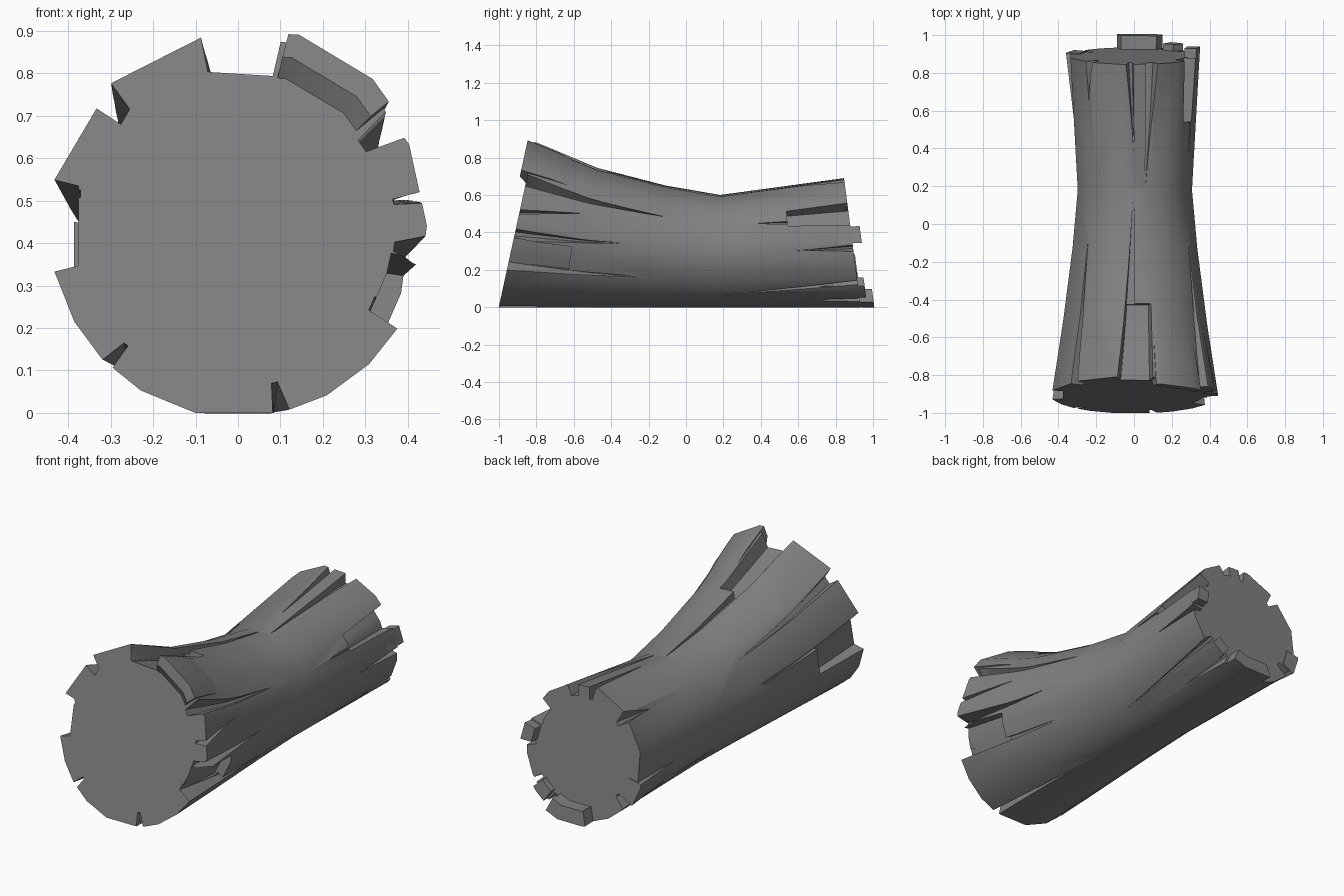
import bpy, bmesh
from math import sin, cos, radians

cube = bpy.data.objects.get("Cube")
if cube:
    bpy.data.objects.remove(cube)

bark = bpy.data.materials.new("grey_bark")
bark.use_nodes = True
grey = (0.22, 0.22, 0.22, 1)
bark.diffuse_color = grey
bark.node_tree.nodes["Principled BSDF"].inputs["Base Color"].default_value = grey

# Trunk corner directions in degrees, and stations: y, half width, top height
CORNERS = [0, 25, 47, 72, 101, 132, 166, 194, 210, 224, 239, 257, 283, 298, 314, 328, 345, 360]
STATIONS = [(-0.905, 0.445, 0.885), (-0.53, 0.387, 0.745), (-0.13, 0.335, 0.65),
            (0.18, 0.307, 0.60), (0.89, 0.347, 0.69)]
FRONT, BACK = STATIONS[0][0], STATIONS[-1][0]


def mix(a, b, t):
    return a + (b - a) * t


def surface(angle, y, f=1.0):
    """Point on the trunk skin; f scales the distance from its axis."""
    yc = min(max(y, FRONT), BACK)
    for a, b in zip(STATIONS, STATIONS[1:]):
        if yc <= b[0]:
            t = (yc - a[0]) / (b[0] - a[0])
            rx, top = mix(a[1], b[1], t), mix(a[2], b[2], t)
            break
    deg = angle % 360
    for a, b in zip(CORNERS, CORNERS[1:]):
        if a <= deg <= b:
            f *= cos(radians(b - a) / 2) / cos(radians(deg - (a + b) / 2))
            break
    rz = top / 1.955
    dz = rz * f * sin(radians(deg))
    lean = mix(0.218, -0.13, (yc - FRONT) / (BACK - FRONT))
    return rx * f * cos(radians(deg)), y + lean * dz, 0.974 * rz + dz


def loft(name, rings):
    """Closed skin through equal rings of points, facing outward."""
    bm = bmesh.new()
    rows = [[bm.verts.new(p) for p in ring] for ring in rings]
    n = len(rows[0])
    for a, b in zip(rows, rows[1:]):
        for i in range(n):
            j = (i + 1) % n
            bm.faces.new((a[i], a[j], b[j], b[i]))
    bm.faces.new(rows[0][::-1])
    bm.faces.new(rows[-1])
    if bm.calc_volume(signed=True) < 0:
        bmesh.ops.reverse_faces(bm, faces=bm.faces)
    mesh = bpy.data.meshes.new(name)
    bm.to_mesh(mesh)
    bm.free()
    mesh.materials.append(bark)
    obj = bpy.data.objects.new(name, mesh)
    bpy.context.collection.objects.link(obj)
    return obj


def cut_ring(a0, a1, y, inner, pinch):
    """Wedge section across the skin, narrowed by pinch towards the axis."""
    mid, n = (a0 + a1) / 2, 3
    angles = [mix(a0, a1, i / n) for i in range(n + 1)]
    return ([surface(a, y, 1.17) for a in angles]
            + [surface(mix(a, mid, pinch), y, inner) for a in reversed(angles)])


def cut(y0, start, stop, end, depth, end_depth=0.006, pinch=0.0):
    """Split in the wood from the trunk end at y0 to y = end."""
    rings = [cut_ring(*start, y0 * 1.23, 1 - depth, pinch)]
    for i in range(8):
        t = i / 7
        rings.append(cut_ring(mix(start[0], stop[0], t), mix(start[1], stop[1], t),
                              mix(y0, end, t), 1 - mix(depth, end_depth, t), pinch))
    cutter = loft("split_cutter", rings)
    cutter.hide_render = True
    mod = trunk.modifiers.new("split", "BOOLEAN")
    mod.operation, mod.solver, mod.object = "DIFFERENCE", "EXACT", cutter
    bpy.context.view_layer.objects.active = trunk
    bpy.ops.object.modifier_apply(modifier=mod.name)
    bpy.data.objects.remove(cutter)


trunk = loft("trunk", [[surface(a, s[0]) for a in CORNERS[:-1]] for s in STATIONS])

# Front splits: blunt recesses first, then tapering cracks
cut(FRONT, (76.7, 101), (76, 97), -0.47, 0.185, 0.16)
cut(FRONT, (89.3, 101.3), (89.8, 90.6), 0.17, 0.18)
cut(FRONT, (-32, -10), (-31, -9), -0.6, 0.17, 0.13)
cut(FRONT, (-14, -1), (-1.2, -0.4), -0.32, 0.16, pinch=0.75)
cut(FRONT, (-32.4, -27), (-30.6, -29.8), -0.25, 0.18)
cut(FRONT, (166.2, 193.8), (168, 192), -0.6, 0.13, 0.09)
cut(FRONT, (165.6, 172), (169, 169.8), -0.2, 0.14, pinch=0.6)
cut(FRONT, (26.3, 38.3), (28.8, 29.6), -0.13, 0.21, pinch=0.55)
cut(FRONT, (6.2, 11), (18, 18.7), -0.58, 0.15, pinch=0.6)
cut(FRONT, (131.3, 141.7), (138.6, 139.4), -0.12, 0.16, pinch=0.4)
cut(FRONT, (223.3, 229), (225, 225.7), -0.3, 0.14, pinch=0.7)
cut(FRONT, (279.6, 287), (283.3, 284.1), -0.3, 0.16, pinch=0.7)

# Back splits
cut(BACK, (16.2, 38), (20, 36), 0.55, 0.2, 0.14)
cut(BACK, (17, 23), (24.4, 25.3), 0.38, 0.18)
cut(BACK, (-9, -0.4), (-4.3, -3.5), 0.59, 0.16, pinch=0.75)
cut(BACK, (67.6, 80), (78.3, 79.1), 0.2, 0.17, pinch=0.3)
cut(BACK, (89.7, 98), (89.6, 90.4), 0.4, 0.19, pinch=0.6)
cut(BACK, (128, 141), (136.4, 137.4), 0.68, 0.22, pinch=0.7)
cut(BACK, (-40, -34.5), (-49, -48.2), 0.2, 0.15, pinch=0.4)
cut(BACK, (212.3, 222), (210.6, 211.5), 0.15, 0.2, pinch=0.5)
cut(BACK, (297, 303), (299.6, 300.5), 0.6, 0.16, pinch=0.4)

# Splinters lifted off the skin or standing past the sawn ends:
# angles, y range, inner scale range, outer scale at the tip
SPLINTERS = [("upper_front_splinter", (39, 75), (-0.6, -0.945), (0.1, 0.92), 1.045),
             ("side_back_splinter", (0, 15), (0.7, 0.94), (0.8, 0.82), 1.01),
             ("corner_back_splinter", (304, 319), (0.7, 0.925), (0.8, 0.8), 1.003),
             ("bottom_back_splinter", (255, 296), (0.7, 0.962), (0.78, 0.78), 1.003),
             ("left_back_splinter", (192, 212), (0.5, 0.895), (0.75, 0.85), 1.07)]
parts = [trunk]
for name, (a0, a1), (y0, y1), (in0, in1), lift in SPLINTERS:
    angles = [a0] + [a for a in CORNERS if a0 < a < a1] + [a1]
    rings = []
    for t in (0, 0.5, 1):
        y, inner, outer = mix(y0, y1, t), mix(in0, in1, t), mix(0.99, lift, t)
        rings.append([surface(a, y, outer) for a in angles]
                     + [surface(a, y, inner) for a in reversed(angles)])
    parts.append(loft(name, rings))

# Soft shading along the bark, crisp edges at splits and ends
for obj in parts:
    bpy.ops.object.select_all(action="DESELECT")
    obj.select_set(True)
    bpy.context.view_layer.objects.active = obj
    bpy.ops.object.shade_smooth_by_angle(angle=radians(38))
